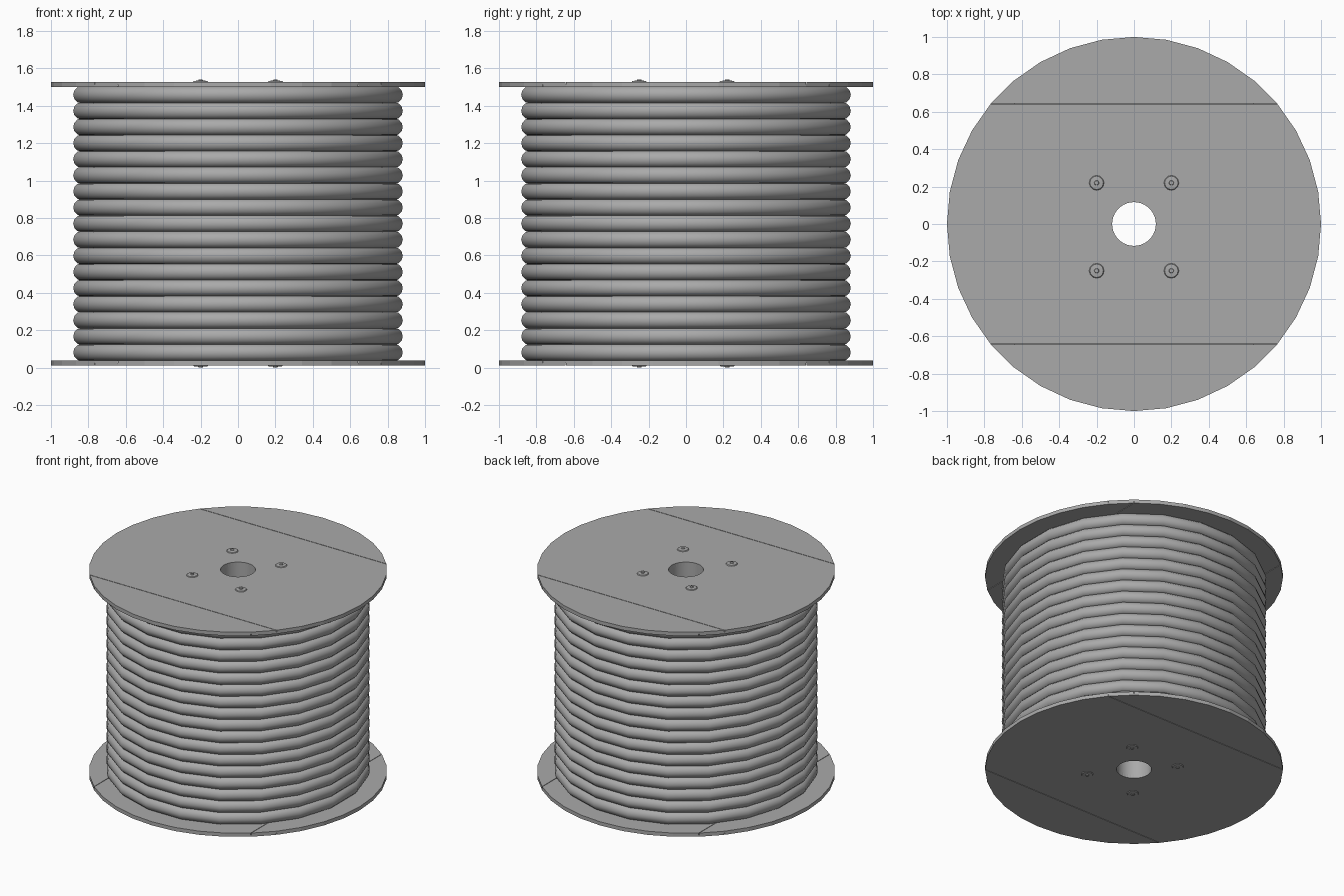
import bpy, bmesh, math
from mathutils import Vector

cube = bpy.data.objects.get("Cube")
if cube:
    bpy.data.objects.remove(cube)

grey = bpy.data.materials.new("plain_grey")
grey.use_nodes = True
colour = (0.4, 0.4, 0.4, 1)
grey.diffuse_color = colour
grey.node_tree.nodes["Principled BSDF"].inputs["Base Color"].default_value = colour

HEIGHT = 1.54      # overall, bolt to bolt
HOLE = 0.117       # axle hole radius
SEAM = 0.643       # plank joint offset
LAYER = 0.0135     # thickness of one plank layer


def add_object(name, bm, smooth=False):
    bmesh.ops.recalc_face_normals(bm, faces=bm.faces)
    mesh = bpy.data.meshes.new(name)
    bm.to_mesh(mesh)
    bm.free()
    mesh.materials.append(grey)
    obj = bpy.data.objects.new(name, mesh)
    bpy.context.collection.objects.link(obj)
    if smooth:
        bpy.ops.object.select_all(action="DESELECT")
        obj.select_set(True)
        bpy.context.view_layer.objects.active = obj
        bpy.ops.object.shade_smooth_by_angle(angle=math.radians(40))
    return obj


def lathe(profile, sides, turn=0.0, centre=(0, 0, 0)):
    """Closed (radius, z) profile swept round the z axis."""
    bm = bmesh.new()
    rings = []
    for i in range(sides):
        a = turn + math.tau * i / sides
        rings.append([bm.verts.new((centre[0] + r * math.cos(a),
                                    centre[1] + r * math.sin(a),
                                    centre[2] + z)) for r, z in profile])
    n = len(profile)
    for i in range(sides):
        a, b = rings[i], rings[(i + 1) % sides]
        for j in range(n):
            k = (j + 1) % n
            bm.faces.new((a[j], b[j], b[k], a[k]))
    return bm


def tube(inner, outer, z0, z1, sides):
    return lathe([(inner, z0), (outer, z0), (outer, z1), (inner, z1)], sides)


def cut(bm, point, normal):
    """Slice away the side the normal points to and cap the slice."""
    geom = bm.verts[:] + bm.edges[:] + bm.faces[:]
    bmesh.ops.bisect_plane(bm, geom=geom, plane_co=point, plane_no=normal,
                           clear_outer=True)
    bmesh.ops.holes_fill(bm, edges=[e for e in bm.edges if e.is_boundary])


def plank_layer(name, z0, axis):
    """Round layer of three boards with narrow joints across the axis."""
    gap = 0.002
    spans = {"side_a": (None, -SEAM - gap), "middle": (-SEAM + gap, SEAM - gap),
             "side_b": (SEAM + gap, None)}
    for part, (low, high) in spans.items():
        bm = tube(HOLE, 1.0, z0, z0 + LAYER, 36)
        if low is not None:
            cut(bm, axis * low, -axis)
        if high is not None:
            cut(bm, axis * high, axis)
        add_object(name + "_" + part, bm)


# Flanges: crossed layers of boards, mirrored top and bottom
X, Y = Vector((1, 0, 0)), Vector((0, 1, 0))
base = 0.012
for side in ("bottom", "top"):
    for layer, axis, z in (("outer", Y, base), ("inner", X, base + LAYER)):
        z0 = z if side == "bottom" else HEIGHT - z - LAYER
        plank_layer(f"{side}_flange_{layer}", z0, axis)

# Bolts: thin washer with a small raised stud
for side, sign, z in (("bottom", -1, base), ("top", 1, HEIGHT - base)):
    for i, (x, y) in enumerate(((-0.2, -0.25), (0.2, -0.25), (-0.2, 0.22), (0.2, 0.22))):
        head = [(0, 0), (0.04, 0), (0.036, 0.005), (0.013, 0.007), (0.011, 0.012), (0, 0.012)]
        bm = lathe([(r, h * sign) for r, h in head], 12, centre=(x, y, z))
        bmesh.ops.remove_doubles(bm, verts=bm.verts, dist=1e-5)
        add_object(f"{side}_bolt_{i + 1}", bm)

# Axle tube and winding drum between the flanges
low, high = base + 2 * LAYER, HEIGHT - base - 2 * LAYER
add_object("axle_tube", tube(HOLE, HOLE + 0.02, low, high, 36), True)
add_object("drum", tube(0.76, 0.8, low, high, 36), True)

# Cable turns stacked up the drum
TURNS, CABLE = 17, 0.046
section = [(0.846 + CABLE * math.cos(t * math.tau / 12), CABLE * math.sin(t * math.tau / 12))
           for t in range(12)]
first = 0.081
for i in range(TURNS):
    z = first + i * (HEIGHT - 2 * first) / (TURNS - 1)
    add_object(f"cable_turn_{i + 1}", lathe(section, 20, math.radians(45), (0, 0, z)), True)
